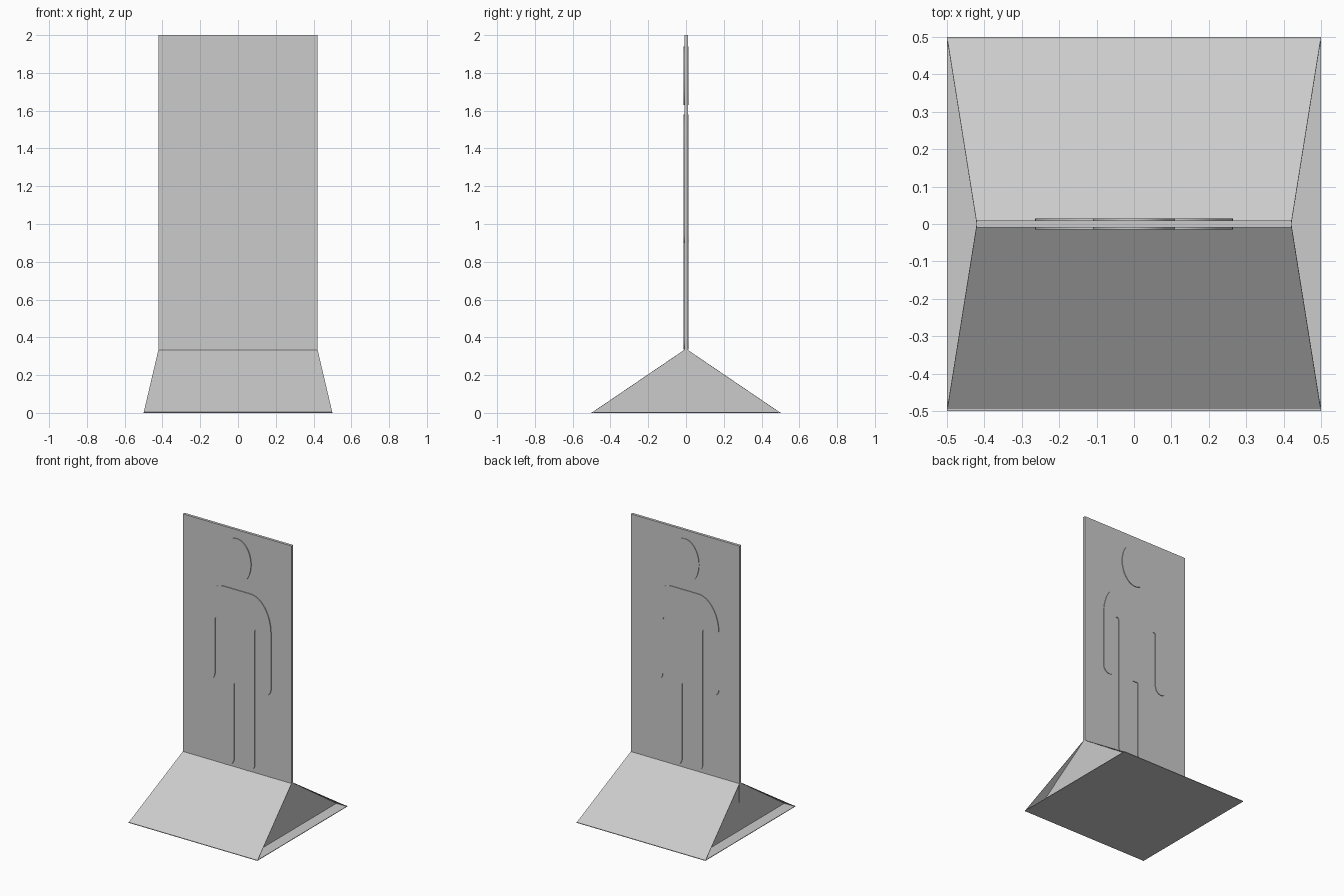
import bpy, bmesh, math
from mathutils import Vector

if "Cube" in bpy.data.objects:
    bpy.data.objects.remove(bpy.data.objects["Cube"])

grey = bpy.data.materials.new("light_grey")
grey.diffuse_color = (0.6, 0.6, 0.6, 1)
grey.use_nodes = True
grey.node_tree.nodes["Principled BSDF"].inputs["Base Color"].default_value = grey.diffuse_color


def prism(name, outline, offset, smooth=False):
    """Closed solid: a planar outline pushed along an offset vector."""
    bm = bmesh.new()
    face = bm.faces.new([bm.verts.new(p) for p in outline])
    new = bmesh.ops.extrude_face_region(bm, geom=[face], use_keep_orig=True)
    moved = [g for g in new["geom"] if isinstance(g, bmesh.types.BMVert)]
    bmesh.ops.translate(bm, verts=moved, vec=Vector(offset))
    bmesh.ops.recalc_face_normals(bm, faces=bm.faces)
    mesh = bpy.data.meshes.new(name)
    bm.to_mesh(mesh)
    bm.free()
    mesh.materials.append(grey)
    obj = bpy.data.objects.new(name, mesh)
    bpy.context.collection.objects.link(obj)
    if smooth:
        bpy.ops.object.select_all(action='DESELECT')
        obj.select_set(True)
        bpy.context.view_layer.objects.active = obj
        bpy.ops.object.shade_smooth_by_angle(angle=math.radians(35))
    return obj


def arc(cx, cz, rx, rz, a0, a1, n=10):
    """Points on an elliptical arc in the x-z plane."""
    angles = [math.radians(a0 + (a1 - a0) * i / n) for i in range(n + 1)]
    return [(cx + rx * math.cos(a), cz + rz * math.sin(a)) for a in angles]


def upright(points, y):
    return [(x, y, z) for x, z in points]


HALF, RIDGE_X, RIDGE_Z, FLOOR = 0.5, 0.42, 0.34, 0.004

# Floor plate
prism("floor_plate", [(-HALF, -HALF, 0), (HALF, -HALF, 0),
                      (HALF, HALF, 0), (-HALF, HALF, 0)], (0, 0, FLOOR))

# Tent-shaped stand
prism("stand_wedge", [(-RIDGE_X, -0.495, FLOOR), (-RIDGE_X, 0.495, FLOOR),
                      (-RIDGE_X, 0, RIDGE_Z)], (2 * RIDGE_X, 0, 0))

# Thin triangular wings that widen each slope towards the floor
for sx, side in ((-1, "left"), (1, "right")):
    for sy, end in ((-1, "front"), (1, "back")):
        prism(f"wing_{end}_{side}",
              [(sx * RIDGE_X, sy * 0.495, FLOOR), (sx * 0.499, sy * 0.495, FLOOR),
               (sx * RIDGE_X, 0, RIDGE_Z)], (0, -sy * 0.005, 0))

# Upright panel, sunk into the stand
prism("sign_panel", upright([(-RIDGE_X - 0.001, 0.2), (RIDGE_X + 0.001, 0.2),
                             (RIDGE_X + 0.001, 2), (-RIDGE_X - 0.001, 2)], -0.009),
      (0, 0.019, 0))

# Raised figure, showing on both faces of the panel
DEPTH = 0.0145
prism("figure_head", upright(arc(0, 1.785, 0.11, 0.155, 0, 360, 40)[:-1], -DEPTH),
      (0, 2 * DEPTH, 0), True)

half = ([(0.02, 0.92)]
        + arc(0.08, 0.395, 0.06, 0.06, 180, 360)         # foot
        + arc(0.155, 1.33, 0.015, 0.015, 180, 0, 6)      # armpit gap
        + arc(0.2175, 0.95, 0.0475, 0.05, 180, 360)      # hand
        + arc(0.105, 1.34, 0.16, 0.24, 0, 90, 12))       # shoulder
body = half + [(-x, z) for x, z in reversed(half)]
prism("figure_body", upright(body, -DEPTH), (0, 2 * DEPTH, 0), True)
